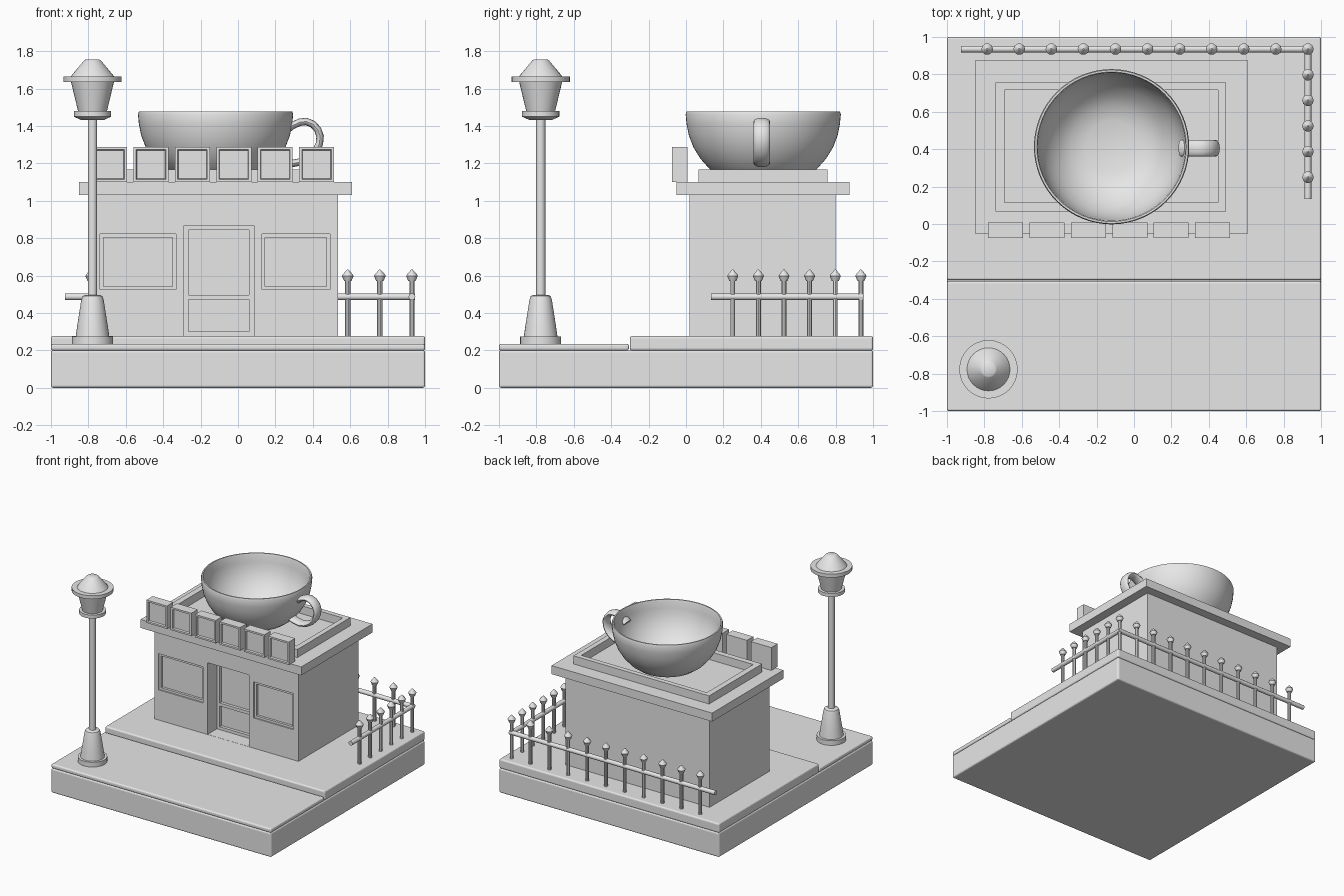
import bpy, bmesh, math
from mathutils import Vector

if "Cube" in bpy.data.objects:
    bpy.data.objects.remove(bpy.data.objects["Cube"])

grey = bpy.data.materials.new("plain grey")
grey.diffuse_color = (0.8, 0.8, 0.8, 1)
grey.use_nodes = True
grey.node_tree.nodes["Principled BSDF"].inputs["Base Color"].default_value = grey.diffuse_color


def finish(bm, name, smooth=False):
    bmesh.ops.recalc_face_normals(bm, faces=bm.faces)
    me = bpy.data.meshes.new(name)
    bm.to_mesh(me)
    bm.free()
    ob = bpy.data.objects.new(name, me)
    bpy.context.collection.objects.link(ob)
    me.materials.append(grey)
    if smooth:
        bpy.ops.object.select_all(action='DESELECT')
        ob.select_set(True)
        bpy.context.view_layer.objects.active = ob
        bpy.ops.object.shade_smooth_by_angle(angle=math.radians(35))
    return ob


def add_box(bm, lo, hi):
    vs = bmesh.ops.create_cube(bm, size=1)["verts"]
    for v in vs:
        v.co = Vector([(a + b) / 2 + c * (b - a) for a, b, c in zip(lo, hi, v.co)])


def box(name, lo, hi, bevel=0):
    bm = bmesh.new()
    add_box(bm, lo, hi)
    ob = finish(bm, name)
    if bevel:
        m = ob.modifiers.new("bevel", 'BEVEL')
        m.width, m.segments = bevel, 3
    return ob


def add_lathe(bm, profile, x, y, n):
    # profile of (radius, z) spun about a vertical axis
    rings = []
    for r, z in profile:
        rings.append([bm.verts.new((x + r * math.cos(2 * math.pi * i / n),
                                    y + r * math.sin(2 * math.pi * i / n), z))
                      for i in range(n if r > 0 else 1)])
    for a, b in zip(rings, rings[1:]):
        for i in range(n):
            j = (i + 1) % n
            quad = [a[i % len(a)], a[j % len(a)], b[j % len(b)], b[i % len(b)]]
            bm.faces.new(list(dict.fromkeys(quad)))


def lathe(name, profile, x, y, n=32):
    bm = bmesh.new()
    add_lathe(bm, profile, x, y, n)
    return finish(bm, name, True)


def cut(ob, lo, hi):
    c = box("cutter", lo, hi)
    m = ob.modifiers.new("cut", 'BOOLEAN')
    m.operation, m.solver, m.object = 'DIFFERENCE', 'EXACT', c
    bpy.ops.object.select_all(action='DESELECT')
    bpy.context.view_layer.objects.active = ob
    ob.select_set(True)
    bpy.ops.object.modifier_apply(modifier=m.name)
    bpy.data.objects.remove(c)


# ground slabs
box("base", (-1, -1, 0), (1, 1, 0.2), 0.012)
box("road", (-1, -1, 0.2), (1, -0.305, 0.235), 0.012)
box("pavement", (-1, -0.3, 0.2), (1, 1, 0.277), 0.012)

# shop body with recessed windows and doorway
body = box("shop_body", (-0.775, 0.02, 0.27), (0.535, 0.80, 1.035))
for x0, x1 in ((-0.738, -0.332), (0.127, 0.492)):
    cut(body, (x0, -0.1, 0.525), (x1, 0.03, 0.822))
    cut(body, (x0 + 0.018, -0.1, 0.543), (x1 - 0.018, 0.05, 0.804))
cut(body, (-0.29, -0.1, 0.278), (0.085, 0.14, 0.867))
for z0, z1 in ((0.302, 0.472), (0.497, 0.843)):
    cut(body, (-0.264, -0.1, z0), (0.06, 0.165, z1))

# roof slab and parapet ring
box("cornice", (-0.85, -0.05, 1.03), (0.61, 0.875, 1.1))
parapet = box("parapet", (-0.74, 0.068, 1.095), (0.492, 0.757, 1.167))
cut(parapet, (-0.692, 0.115, 1.101), (0.45, 0.717, 1.3))

# row of sign blocks with recessed fronts
for i in range(6):
    x = -0.687 + i * 0.2215
    bm = bmesh.new()
    add_box(bm, (x - 0.0935, -0.075, 1.1), (x + 0.0935, 0.007, 1.288))
    bm.normal_update()
    f = [f for f in bm.faces if f.normal.y < -0.9]
    bmesh.ops.inset_region(bm, faces=f, thickness=0.02)
    bmesh.ops.inset_region(bm, faces=f, thickness=0.006, depth=-0.014)
    finish(bm, "sign_block_%d" % (i + 1))

# big cup on the roof
lathe("cup", [(0, 1.1), (0.16, 1.1), (0.235, 1.132), (0.287, 1.17), (0.336, 1.225),
              (0.373, 1.285), (0.398, 1.35), (0.41, 1.41), (0.415, 1.463), (0.41, 1.477),
              (0.4, 1.477), (0.395, 1.463), (0.39, 1.41), (0.378, 1.35), (0.354, 1.29),
              (0.318, 1.235), (0.272, 1.187), (0.22, 1.15), (0.14, 1.125), (0, 1.12)],
      -0.12, 0.413, 64)

# cup handle: flattened tube along a path in the xz plane
path = [(0.25, 1.37), (0.29, 1.402), (0.33, 1.42), (0.365, 1.424), (0.4, 1.41), (0.427, 1.38),
        (0.439, 1.345), (0.435, 1.305), (0.417, 1.265), (0.385, 1.232), (0.345, 1.21),
        (0.295, 1.2), (0.24, 1.21), (0.2, 1.225)]
bm = bmesh.new()
rings = []
for i, (px, pz) in enumerate(path):
    a, b = path[max(i - 1, 0)], path[min(i + 1, len(path) - 1)]
    t = Vector((b[0] - a[0], 0, b[1] - a[1])).normalized()
    nrm = Vector((t.z, 0, -t.x))
    rings.append([bm.verts.new(Vector((px, 0.405, pz)) + nrm * 0.02 * math.cos(k * math.pi / 8)
                               + Vector((0, 0.044 * math.sin(k * math.pi / 8), 0)))
                  for k in range(16)])
for a, b in zip(rings, rings[1:]):
    for k in range(16):
        bm.faces.new((a[k], a[(k + 1) % 16], b[(k + 1) % 16], b[k]))
bm.faces.new(rings[0])
bm.faces.new(rings[-1])
finish(bm, "cup_handle", True)

# street lamp
LX, LY = -0.778, -0.777
lathe("lamp_base", [(0, 0.23), (0.11, 0.23), (0.11, 0.274), (0.09, 0.274), (0.082, 0.33),
                    (0.06, 0.47), (0.053, 0.49), (0.04, 0.497), (0, 0.497)], LX, LY)
lathe("lamp_pole", [(0, 0.48), (0.025, 0.48), (0.025, 1.44), (0, 1.44)], LX, LY)
lathe("lamp_collar", [(0, 1.432), (0.06, 1.432), (0.1, 1.45), (0.1, 1.479), (0, 1.479)], LX, LY)
lathe("lamp_lantern", [(0, 1.47), (0.075, 1.47), (0.116, 1.64), (0, 1.64)], LX, LY)
lathe("lamp_cap", [(0, 1.635), (0.156, 1.635), (0.156, 1.664), (0.115, 1.664),
                   (0.108, 1.675), (0.045, 1.75), (0.036, 1.756), (0, 1.756)], LX, LY)

# fence posts with pointed tips
FX, FY = 0.93, 0.935
posts = [(-0.785 + i * 0.1715, FY) for i in range(11)]
posts += [(FX, 0.25 + i * 0.137) for i in range(5)]
bm = bmesh.new()
for x, y in posts:
    add_lathe(bm, [(0, 0.27), (0.014, 0.27), (0.014, 0.57), (0.02, 0.572), (0.031, 0.598),
                   (0.027, 0.606), (0.004, 0.632), (0, 0.632)], x, y, 10)
finish(bm, "fence_posts", True)


# fence rails
def rail(name, a, b, r=0.018, n=12):
    a, b = Vector(a), Vector(b)
    bm = bmesh.new()
    add_lathe(bm, [(0, 0), (r, 0), (r, (b - a).length), (0, (b - a).length)], 0, 0, n)
    ob = finish(bm, name, True)
    ob.rotation_euler = (b - a).to_track_quat('Z', 'Y').to_euler()
    ob.location = a


rail("fence_back_rail", (-0.925, FY, 0.487), (0.945, FY, 0.487))
rail("fence_side_rail", (FX, 0.133, 0.487), (FX, 0.945, 0.487))
